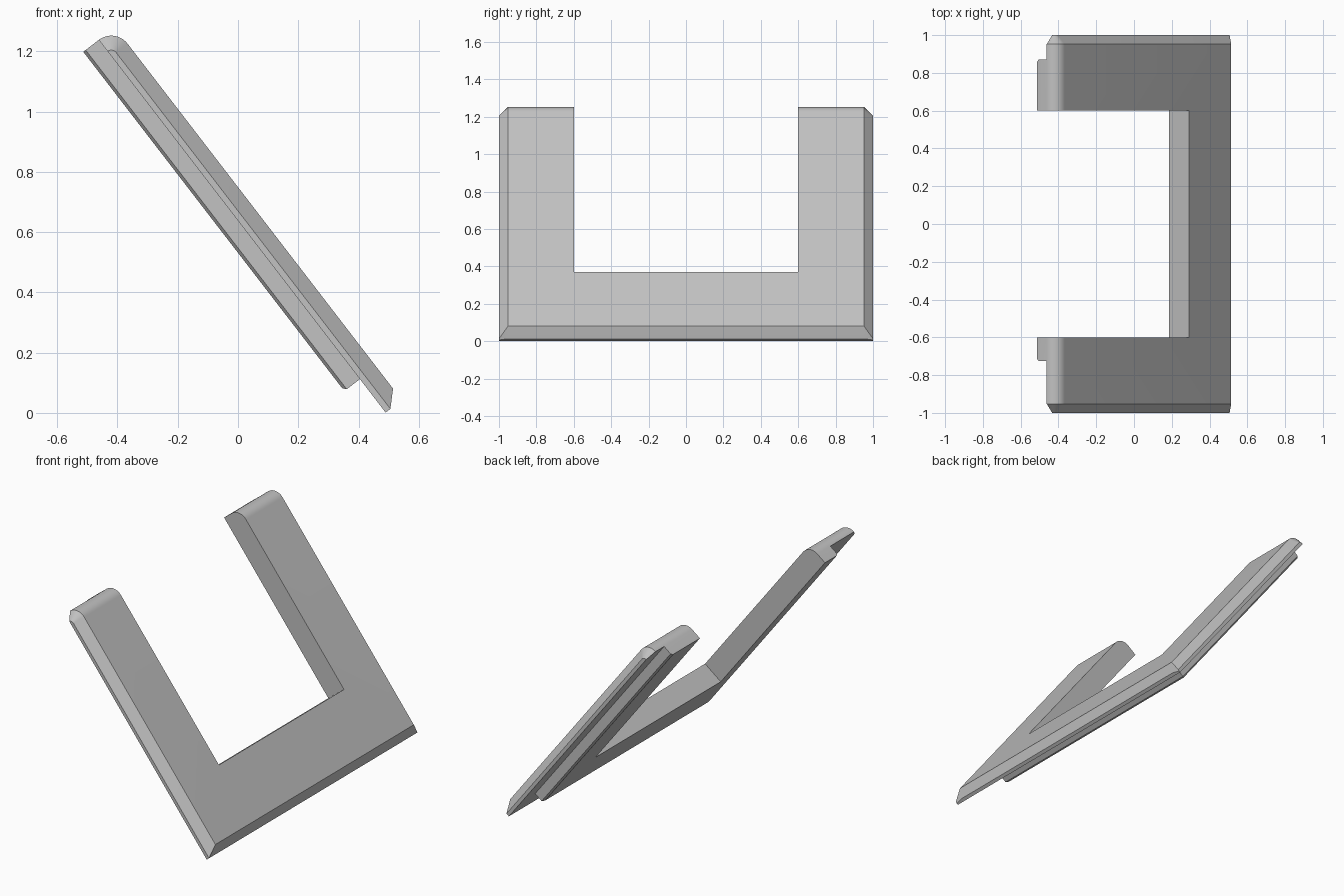
import bpy
import bmesh
import math
from mathutils import Matrix

cube = bpy.data.objects.get("Cube")
if cube:
    bpy.data.objects.remove(cube, do_unlink=True)

# Built upright (x = thickness, z = length), then leaned back about y
BACK, MID, FRONT = 0.324, 0.389, 0.457
BOTTOM, TOP = -0.298, 1.263
CHAMFER = 0.048
RADIUS = FRONT - MID
LEAN = -0.656

grey = bpy.data.materials.new("plain grey")
grey.use_nodes = True
grey.diffuse_color = (0.54, 0.54, 0.54, 1)
grey.node_tree.nodes["Principled BSDF"].inputs["Base Color"].default_value = grey.diffuse_color


def loft(name, rings):
    """Closed solid through rings of equal point count."""
    bm = bmesh.new()
    loops = [[bm.verts.new(p) for p in ring] for ring in rings]
    n = len(loops[0])
    for a, b in zip(loops, loops[1:]):
        for i in range(n):
            j = (i + 1) % n
            bm.faces.new((a[i], a[j], b[j], b[i]))
    bm.faces.new(loops[0])
    bm.faces.new(loops[-1])
    bmesh.ops.recalc_face_normals(bm, faces=bm.faces)
    mesh = bpy.data.meshes.new(name)
    bm.to_mesh(mesh)
    bm.free()
    mesh.materials.append(grey)
    obj = bpy.data.objects.new(name, mesh)
    bpy.context.collection.objects.link(obj)
    return obj


def plate_ring(y, inset):
    """Side profile: bevelled foot, straight face, rounded top."""
    r = RADIUS - inset
    ring = [(MID, y, BOTTOM), (FRONT - CHAMFER, y, BOTTOM),
            (FRONT - inset, y, BOTTOM + CHAMFER - inset)]
    if inset:
        ring[1] = (FRONT - CHAMFER, y, BOTTOM - 0.0)
        ring.pop(2)
        ring.insert(1, (MID + r / 2, y, BOTTOM))
    for i in range(13):
        a = math.pi / 2 * i / 12
        ring.append((MID + r * math.cos(a), y, TOP - RADIUS + r * math.sin(a)))
    return ring


def back_ring(x, inset):
    """Outline of the offset backing slab."""
    y0, y1, z0 = -0.725 + inset, 0.87 - inset, -0.158 + inset
    return [(x, y0, z0), (x, y1, z0), (x, y1, TOP), (x, y0, TOP)]


def box_ring(x):
    return [(x, -0.6, 0.115), (x, 0.6, 0.115), (x, 0.6, 2), (x, -0.6, 2)]


# Front plate, backing slab and the opening between the two arms
edge = 1 - CHAMFER
frame = loft("u_shaped_frame", [plate_ring(-1, CHAMFER), plate_ring(-edge, 0),
                                plate_ring(edge, 0), plate_ring(1, CHAMFER)])
slab = loft("backing_slab", [back_ring(BACK, 0.012), back_ring(BACK + 0.01, 0),
                             back_ring(MID, 0)])
opening = loft("opening_cutter", [box_ring(0), box_ring(1)])

for helper, operation in ((slab, 'UNION'), (opening, 'DIFFERENCE')):
    helper.hide_render = True
    mod = frame.modifiers.new(helper.name, 'BOOLEAN')
    mod.operation = operation
    mod.solver = 'EXACT'
    mod.object = helper

# Bake the cuts, lean the frame and smooth only the rounded ends
bpy.context.view_layer.update()
graph = bpy.context.evaluated_depsgraph_get()
mesh = bpy.data.meshes.new_from_object(frame.evaluated_get(graph))
frame.modifiers.clear()
frame.data = mesh
for helper in (slab, opening):
    bpy.data.objects.remove(helper, do_unlink=True)
mesh.transform(Matrix.Rotation(LEAN, 4, 'Y'))
mesh.shade_smooth()
mesh.set_sharp_from_angle(angle=math.radians(25))
